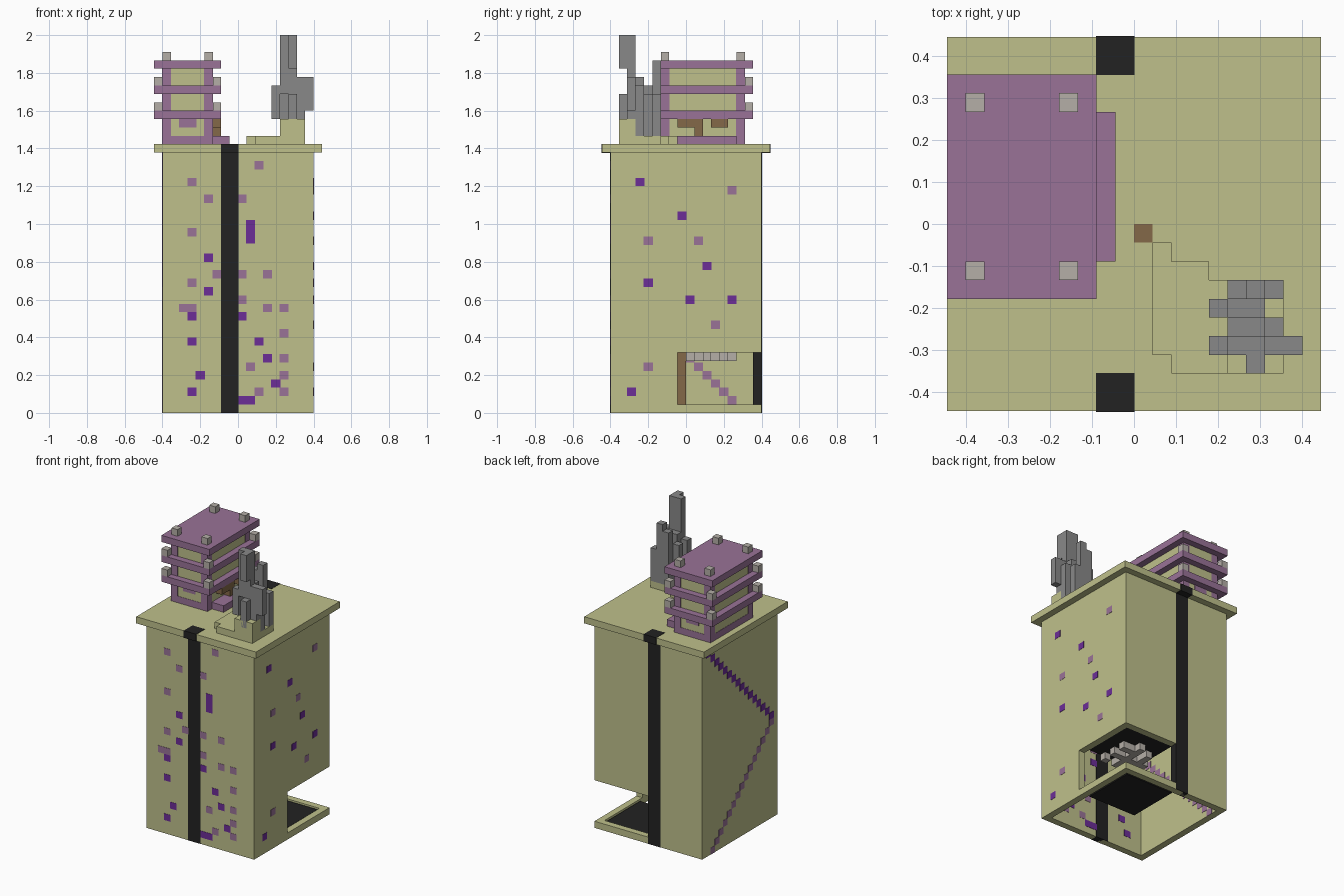
import bpy
import bmesh
from mathutils import Matrix, Vector

if "Cube" in bpy.data.objects:
    bpy.data.objects.remove(bpy.data.objects["Cube"], do_unlink=True)

UNIT = 2 / 45     # edge of one building block
PROUD = 0.04      # how far inlays stand out, in blocks


def material(name, red, green, blue):
    mat = bpy.data.materials.new(name)
    mat.use_nodes = True
    colour = (red, green, blue, 1)
    mat.diffuse_color = colour
    mat.node_tree.nodes["Principled BSDF"].inputs["Base Color"].default_value = colour
    return mat


OLIVE = material("olive", .52, .53, .26)
PURPLE = material("dusty_purple", .32, .17, .31)
VIOLET = material("deep_violet", .15, .027, .31)
BLACK = material("black", .016, .016, .016)
GREY = material("grey", .25, .25, .25)
PALE = material("pale_grey", .46, .43, .39)
BROWN = material("brown", .23, .14, .065)


def blocks(name, mat, boxes, grow=0.0):
    """Join boxes given as (x0, x1, y0, y1, z0, z1) in block units."""
    bm = bmesh.new()
    for x0, x1, y0, y1, z0, z1 in boxes:
        low = Vector((x0, y0, z0)) - Vector((grow, grow, 0))
        high = Vector((x1, y1, z1)) + Vector((grow, grow, 0))
        place = Matrix.Translation((low + high) / 2 * UNIT)
        size = Matrix.Diagonal(((high - low) * UNIT).to_4d())
        size[3][3] = 1
        bmesh.ops.create_cube(bm, size=1, matrix=place @ size)
    mesh = bpy.data.meshes.new(name)
    bm.to_mesh(mesh)
    bm.free()
    mesh.materials.append(mat)
    obj = bpy.data.objects.new(name, mesh)
    bpy.context.collection.objects.link(obj)
    return obj


# Hollow tower with an opening in the back corner
TOP = 31
OPEN_TOP = 7.2
blocks("front_wall", OLIVE, [(-9, 9, -9, -8, 0, TOP)])
blocks("right_wall", OLIVE, [(-9, -8, -8, 9, 0, TOP)])
blocks("left_wall", OLIVE, [(8, 9, -8, -1, 0, TOP), (8, 9, -1, 9, OPEN_TOP, TOP),
                            (8, 9, -1, 9, 0, 1)])
blocks("back_wall", OLIVE, [(-8, 0, 8, 9, 0, TOP), (0, 8, 8, 9, OPEN_TOP, TOP),
                            (0, 8, 8, 9, 0, 1)])
blocks("lid", OLIVE, [(-10, 10, -10, 10, TOP, TOP + 1)])

# Black bands running up the front and back and over the lid
for name, side in (("front", -1), ("back", 1)):
    def span(a, b):
        return sorted((a * side, b * side))
    blocks(name + "_band", BLACK, [(-2, 0, *span(8, 9), 0, TOP)], PROUD)
    blocks(name + "_band_cap", BLACK,
           [(-2, 0, *span(8, 10), TOP - PROUD, TOP + 1 + PROUD)], PROUD)

# Corner room: floor, ceiling, hanging lamp and centre pole
blocks("room_floor", BLACK, [(-.2, 7.8, -.2, 7.8, 0, .85)])
blocks("room_ceiling", BLACK, [(0, 8, 0, 8, OPEN_TOP, 8)])
blocks("room_lamp", PALE, [(0, 6, 2, 3, 6.2, 7.2), (3, 4, 0, 6, 6.2, 7.2),
                           (1, 2, 3, 5, 6.2, 7.2), (4, 6, 4, 5, 6.2, 7.2),
                           (5, 6, 0, 1, 6.2, 7.2)])
blocks("centre_pole", BROWN, [(0, 1, -1, 0, 1, TOP + 1 + PROUD)])


# Coloured blocks set through the walls
def front_studs(cells):
    return [(x, x + 1, -9, -8, z, z + 1) for x, z in cells]


def left_studs(cells):
    return [(8, 9, y, y + 1, z, z + 1) for y, z in cells]


blocks("front_light_studs", PURPLE, front_studs([
    (-6, 27), (-4, 25), (-6, 21), (-6, 15), (-3, 16), (-7, 12), (-6, 12),
    (2, 29), (0, 25), (0, 16), (3, 16), (0, 13), (3, 12), (5, 12), (5, 9),
    (1, 5), (5, 6), (5, 4), (2, 2), (5, 2)]), PROUD)
blocks("front_dark_studs", VIOLET, front_studs([
    (-4, 18), (-4, 14), (-6, 11), (-6, 8), (-5, 4), (-6, 2), (0, 11), (2, 8),
    (3, 6), (4, 3), (0, 1), (1, 1)]) + [(1, 2, -9, -8, 20.2, 23)], PROUD)
blocks("left_dark_studs", VIOLET, left_studs([
    (-6, 27), (-1, 23), (-5, 15), (2, 17), (0, 13), (5, 13), (-7, 2)]), PROUD)
blocks("left_light_studs", PURPLE, left_studs([
    (5, 26), (-5, 20), (1, 20), (3, 10), (-5, 5)]), PROUD)

# Two diagonal stair lines in the right wall
blocks("upper_stair", VIOLET,
       [(-9, -8, y, y + 1, y + 23, y + 24) for y in range(-8, 8)], PROUD)
blocks("lower_stair", PURPLE,
       [(-9, -8, y, y + 1, 6 - y, 7 - y) for y in range(-8, 7)], PROUD)

# Rooftop house: core, corner posts, plinth, storey slabs
X0, X1, Y0, Y1 = -9, -3, -3, 7
BASE = TOP + 1
blocks("house_core", OLIVE, [(X0, X1, Y0, Y1, BASE, BASE + 9)])
corners = [(x, y) for x in (X0, X1 - 1) for y in (Y0, Y1 - 1)]
blocks("house_posts", PURPLE,
       [(x, x + 1, y, y + 1, BASE, BASE + 9) for x, y in corners], PROUD)
blocks("house_plinth", PURPLE, [(X0, X1, Y0, Y1, BASE, BASE + 1)], PROUD)
slab_levels = [BASE + n for n in (3, 6, 9)]
blocks("house_slabs", PURPLE,
       [(X0 - 1, X1 + 1, Y0 - 1, Y1 + 1, z, z + 1) for z in slab_levels])
blocks("house_step", PURPLE, [(X1, X1 + 2, -2, 6, BASE, BASE + 1)])
blocks("house_wall_panels", PURPLE,
       [(-7, -5, Y0, Y1, BASE + 2, BASE + 3)], PROUD)
blocks("house_awning", BROWN,
       [(X1, X1 + 1, -1, 2, BASE + 2, BASE + 3), (X1, X1 + 1, 3, 5, BASE + 2, BASE + 3),
        (X1, X1 + 1, 1, 2, BASE + 1, BASE + 2)])

# Pale finials on the roof and on the slab corners
finials = [(x, x + 1, y, y + 1, BASE + 10, BASE + 11) for x, y in corners]
for z in slab_levels[:2]:
    finials += [(x, x + 1, y, y + 1, z + 1, z + 2)
                for x in (X0 - 1, X1) for y in (Y0 - 1, Y1)]
blocks("house_finials", PALE, finials)

# Stepped mound on the roof
blocks("mound", OLIVE, [(1, 2, -7, -1, BASE, BASE + 1), (2, 4, -8, -2, BASE, BASE + 1),
                        (4, 8, -8, -3, BASE, BASE + 1),
                        (5, 8, -8, -6, BASE + 1, BASE + 3)])

# Cluster of grey pillars: x, y, bottom and top above the lid
pillars = [
    (6, -8, 2, 6), (6, -8, 9, 13), (5, -7, 6, 13), (6, -7, 2, 13), (4, -7, 3, 7),
    (7, -7, 3, 8), (8, -7, 4, 8), (5, -6, 1, 8), (6, -6, 1, 8), (7, -6, 1, 7),
    (4, -5, 3, 7), (5, -5, 1, 6), (6, -5, 1, 6), (5, -4, 1, 9), (6, -4, 1, 10),
    (7, -4, 1, 6)]
blocks("pillar_cluster", GREY,
       [(x, x + 1, y, y + 1, BASE + a, BASE + b) for x, y, a, b in pillars])
